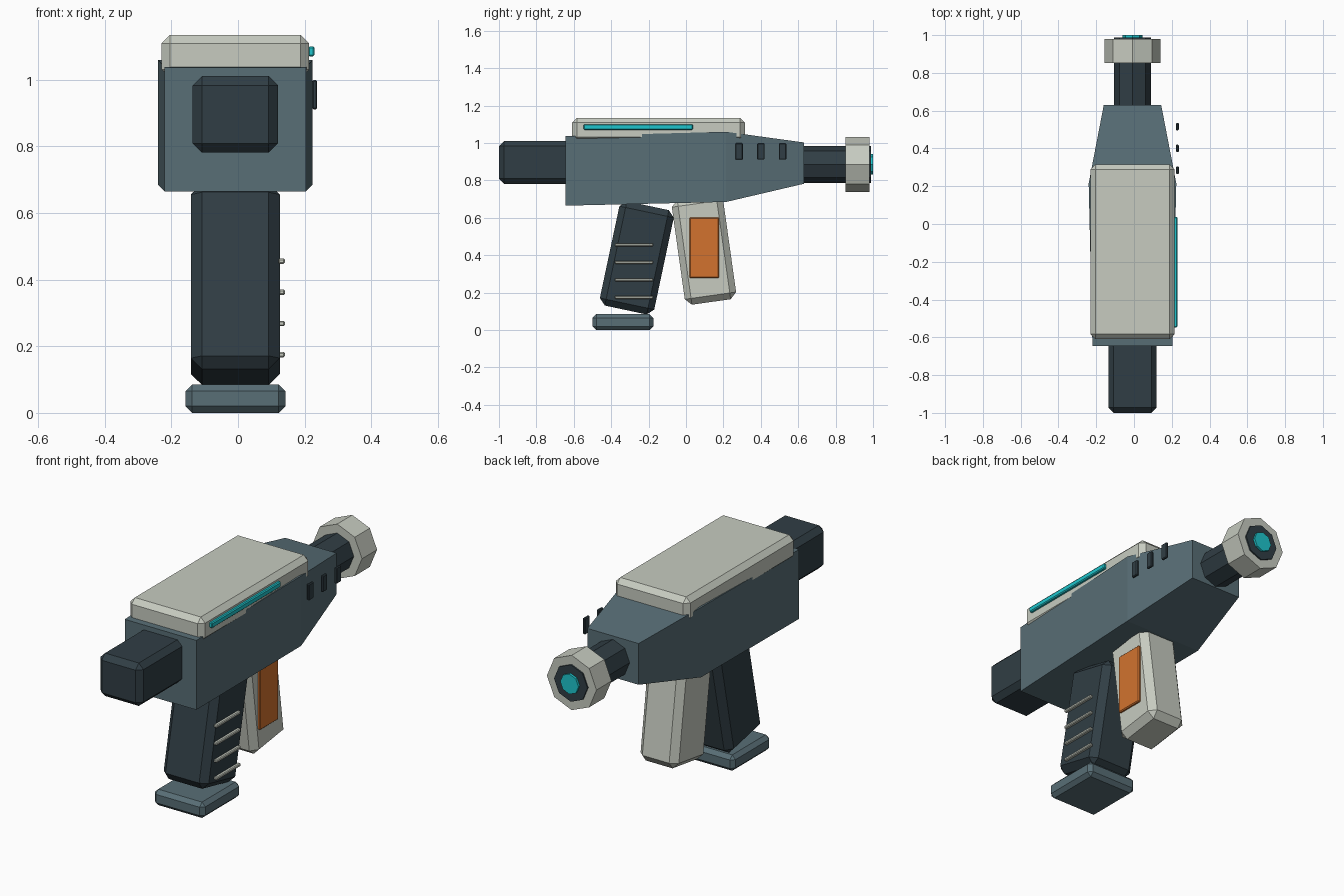
import bpy
import bmesh
from math import radians, pi
from mathutils import Matrix, Vector

CX = -0.008   # centre line of the main mass

if "Cube" in bpy.data.objects:
    bpy.data.objects.remove(bpy.data.objects["Cube"], do_unlink=True)


def material(name, rgb):
    mat = bpy.data.materials.new(name)
    mat.use_nodes = True
    mat.diffuse_color = (*rgb, 1)
    mat.node_tree.nodes["Principled BSDF"].inputs["Base Color"].default_value = (*rgb, 1)
    return mat


slate = material("slate_blue", (0.098, 0.156, 0.181))
dark = material("dark_steel", (0.030, 0.048, 0.059))
light = material("pale_grey", (0.57, 0.60, 0.53))
orange = material("orange", (0.645, 0.171, 0.028))
cyan = material("cyan", (0.013, 0.56, 0.61))


def finish(name, bm, mat, bevel=0):
    bmesh.ops.recalc_face_normals(bm, faces=bm.faces)
    mesh = bpy.data.meshes.new(name)
    bm.to_mesh(mesh)
    bm.free()
    mesh.materials.append(mat)
    obj = bpy.data.objects.new(name, mesh)
    bpy.context.collection.objects.link(obj)
    if bevel:
        mod = obj.modifiers.new("chamfer", 'BEVEL')
        mod.width = bevel
        mod.segments = 1
        mod.limit_method = 'ANGLE'
    return obj


def box(name, center, size, mat, bevel=0, tilt=0):
    """Chamfered box, tilted in degrees so that its top leans toward +y."""
    bm = bmesh.new()
    bmesh.ops.create_cube(bm, size=1)
    bmesh.ops.scale(bm, vec=size, verts=bm.verts)
    obj = finish(name, bm, mat, bevel)
    obj.location = center
    obj.rotation_euler.x = radians(-tilt)
    return obj


def octagon(name, radius, y0, y1, mat):
    """Eight-sided rod along y with a corner pointing straight up."""
    bm = bmesh.new()
    bmesh.ops.create_cone(bm, cap_ends=True, segments=8, radius1=radius,
                          radius2=radius, depth=y1 - y0)
    bmesh.ops.transform(bm, matrix=Matrix.Rotation(pi / 2, 4, 'X'), verts=bm.verts)
    obj = finish(name, bm, mat)
    obj.location = (CX, (y0 + y1) / 2, 0.886)
    return obj


# Main body: three rectangular sections (y, half width, bottom, top) joined up
sections = [(-0.645, 0.212, 0.665, 1.037),
            (0.215, 0.232, 0.685, 1.06),
            (0.63, 0.152, 0.782, 1.003)]
bm = bmesh.new()
rings = []
for y, w, low, high in sections:
    corners = [(-w, low), (w, low), (w, high), (-w, high)]
    rings.append([bm.verts.new((CX + x, y, z)) for x, z in corners])
for a, b in zip(rings, rings[1:]):
    for i in range(4):
        j = (i + 1) % 4
        bm.faces.new((a[i], a[j], b[j], b[i]))
bm.faces.new(rings[0])
bm.faces.new(rings[-1])
finish("main_body", bm, slate)

# Top cover and rear block
box("top_cover", (CX, -0.147, 1.07), (0.443, 0.925, 0.13), light, 0.026)
box("rear_block", (CX, -0.75, 0.896), (0.256, 0.5, 0.23), dark, 0.028)

# Barrel, end collar and lens
octagon("barrel", 0.099, 0.5, 0.988, dark)
octagon("barrel_collar", 0.147, 0.852, 0.98, light)
octagon("lens", 0.054, 0.95, 1.0, cyan)

# Grip with foot plate and side ribs
box("grip", (CX, -0.263, 0.386), (0.267, 0.297, 0.57), dark, 0.034, 12)
box("foot_plate", (CX, -0.337, 0.0425), (0.3, 0.325, 0.085), slate, 0.02)
for i in range(4):
    box(f"grip_rib_{i + 1}", (0.131, -0.278, 0.175 + i * 0.0935),
        (0.02, 0.205, 0.016), light, 0.004)

# Second grip with its inset plate
box("second_grip", (CX, 0.096, 0.43), (0.227, 0.277, 0.565), light, 0.034, -8)
box("grip_plate", (0.108, 0.098, 0.44), (0.02, 0.158, 0.325), orange, 0.005)

# Side light strip and vents
box("light_strip", (0.22, -0.255, 1.085), (0.02, 0.585, 0.03), cyan, 0.005)
for i in range(3):
    box(f"side_vent_{i + 1}", (0.23, 0.284 + i * 0.116, 0.955),
        (0.015, 0.04, 0.088), dark, 0.004)
